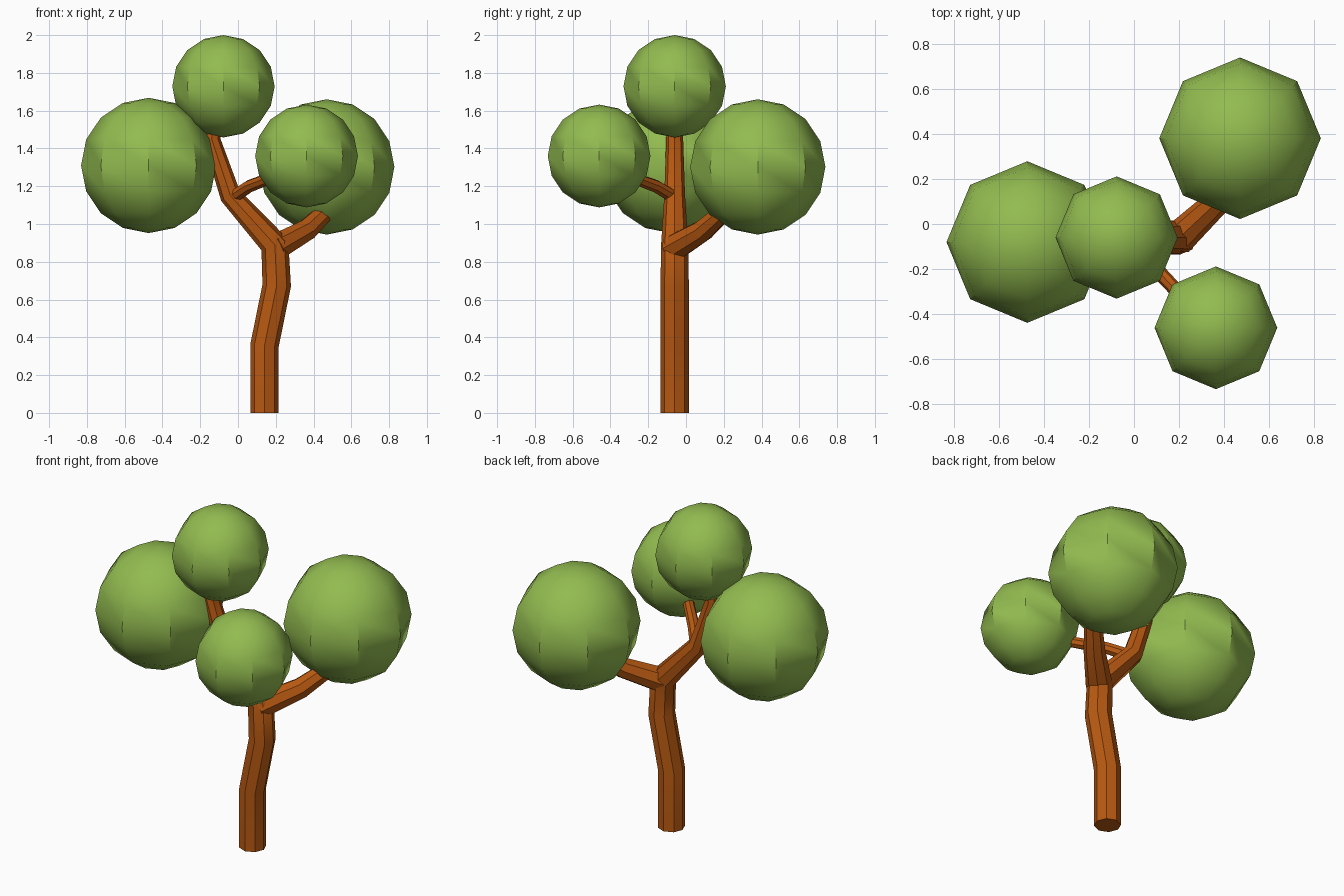
import bpy, bmesh, math
from mathutils import Vector

if "Cube" in bpy.data.objects:
    bpy.data.objects.remove(bpy.data.objects["Cube"])


def material(name, rgb):
    m = bpy.data.materials.new(name)
    m.diffuse_color = (*rgb, 1)
    m.use_nodes = True
    m.node_tree.nodes["Principled BSDF"].inputs["Base Color"].default_value = m.diffuse_color
    return m


BARK = material("bark_brown", (0.48, 0.10, 0.006))
LEAF = material("leaf_green", (0.29, 0.50, 0.08))


def finish(bm, name, mat, angle):
    bmesh.ops.recalc_face_normals(bm, faces=bm.faces)
    me = bpy.data.meshes.new(name)
    bm.to_mesh(me)
    bm.free()
    me.materials.append(mat)
    ob = bpy.data.objects.new(name, me)
    bpy.context.collection.objects.link(ob)
    bpy.ops.object.select_all(action='DESELECT')
    ob.select_set(True)
    bpy.context.view_layer.objects.active = ob
    bpy.ops.object.shade_smooth_by_angle(angle=math.radians(angle))
    return ob


def limb(name, path, ref, sides=8):
    """Tapered tube through (x, y, z, radius) points with mitred joints."""
    bm = bmesh.new()
    pts = [Vector(p[:3]) for p in path]
    rings = []
    for i, p in enumerate(pts):
        a = (p - pts[i - 1]).normalized() if i else None
        b = (pts[i + 1] - p).normalized() if i < len(pts) - 1 else None
        a, b = a or b, b or a
        t = (a + b).normalized()
        u = t.cross(Vector(ref)).normalized()
        v = t.cross(u)
        r = path[i][3]
        stretch = 1 / max(0.5, t.dot(a))
        bend = u if abs(u.dot(b - a)) > abs(v.dot(b - a)) else v
        ring = []
        for k in range(sides):
            ang = math.tau * k / sides
            off = u * math.cos(ang) * r + v * math.sin(ang) * r
            off += bend * off.dot(bend) * (stretch - 1)
            ring.append(bm.verts.new(p + off))
        rings.append(ring)
    for lo, hi in zip(rings, rings[1:]):
        for k in range(sides):
            n = (k + 1) % sides
            bm.faces.new((lo[k], lo[n], hi[n], hi[k]))
    bm.faces.new(rings[0])
    bm.faces.new(rings[-1])
    return finish(bm, name, BARK, 40)


def foliage(name, centre, radius):
    """Eight-sided ball of leaves."""
    bm = bmesh.new()
    bmesh.ops.create_uvsphere(bm, u_segments=8, v_segments=8, radius=radius)
    bmesh.ops.translate(bm, verts=bm.verts, vec=centre)
    return finish(bm, name, LEAF, 40)


# Trunk, bending into the main upper branch
limb("trunk", [(0.14, -0.06, 0, 0.075), (0.14, -0.06, 0.355, 0.075),
               (0.205, -0.06, 0.675, 0.075), (0.195, -0.06, 0.89, 0.072),
               (-0.04, -0.06, 1.15, 0.055), (-0.14, -0.06, 1.45, 0.045),
               (-0.12, -0.06, 1.58, 0.04)], (0, 1, 0))

# Side branches
limb("back_branch", [(0.19, -0.07, 0.87, 0.075), (0.36, 0.09, 0.965, 0.06),
                     (0.50, 0.24, 1.10, 0.045)], (0, 0, 1))
limb("front_branch", [(-0.03, -0.06, 1.14, 0.036), (0.06, -0.16, 1.20, 0.034),
                      (0.24, -0.35, 1.27, 0.03)], (0, 0, 1))

# Foliage balls
foliage("left_foliage", (-0.473, -0.08, 1.31), 0.358)
foliage("back_foliage", (0.47, 0.38, 1.302), 0.358)
foliage("top_foliage", (-0.077, -0.06, 1.729), 0.271)
foliage("front_foliage", (0.363, -0.46, 1.36), 0.272)
